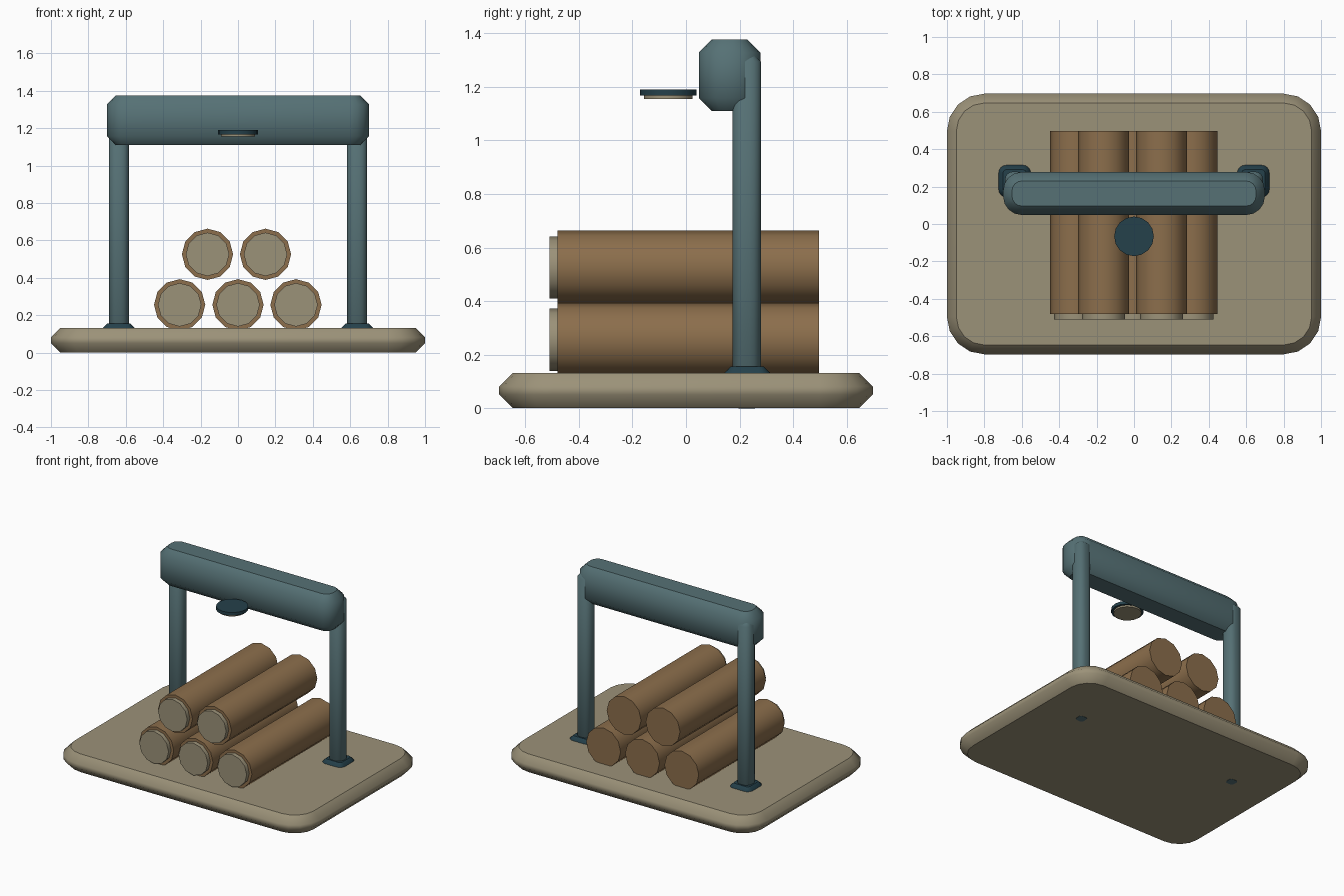
import bpy, bmesh
from math import sin, cos, pi

old = bpy.data.objects.get("Cube")
if old:
    bpy.data.objects.remove(old, do_unlink=True)


def material(name, rgb):
    m = bpy.data.materials.new(name)
    m.use_nodes = True
    m.diffuse_color = (*rgb, 1)
    m.node_tree.nodes["Principled BSDF"].inputs["Base Color"].default_value = (*rgb, 1)
    return m


STONE = material("pale_stone", (0.33, 0.287, 0.19))
WOOD = material("brown_wood", (0.262, 0.157, 0.072))
TEAL = material("slate_teal", (0.092, 0.165, 0.178))
DARK = material("dark_teal", (0.018, 0.052, 0.07))


def loft(name, rings, mat):
    """Skin a stack of rings: smooth around the sides, flat end caps."""
    bm = bmesh.new()
    loops = [[bm.verts.new(p) for p in ring] for ring in rings]
    n = len(loops[0])
    for a, b in zip(loops, loops[1:]):
        for i in range(n):
            j = (i + 1) % n
            bm.faces.new((a[i], a[j], b[j], b[i])).smooth = True
    bm.faces.new(loops[0][::-1])
    bm.faces.new(loops[-1])
    bmesh.ops.recalc_face_normals(bm, faces=bm.faces)
    mesh = bpy.data.meshes.new(name)
    bm.to_mesh(mesh)
    bm.free()
    mesh.materials.append(mat)
    obj = bpy.data.objects.new(name, mesh)
    bpy.context.collection.objects.link(obj)
    return obj


def rounded_ring(cx, cy, hx, hy, r, z, steps=4):
    pts = []
    for q, (sx, sy) in enumerate(((1, 1), (-1, 1), (-1, -1), (1, -1))):
        for k in range(steps + 1):
            a = (q + k / steps) * pi / 2
            pts.append((cx + sx * (hx - r) + r * cos(a),
                        cy + sy * (hy - r) + r * sin(a), z))
    return pts


def slab(name, cx, cy, hx, hy, z0, z1, r, chamfer, mat):
    """Box with rounded plan corners and chamfered top and bottom rims."""
    c = chamfer
    levels = ((c, z0), (0, z0 + c), (0, z1 - c), (c, z1))
    return loft(name, [rounded_ring(cx, cy, hx - i, hy - i, r - i, z)
                       for i, z in levels], mat)


def cylinder_y(name, x, z, r, y0, y1, mat, n=12):
    ring = [(x + r * sin(2 * pi * i / n), z + r * cos(2 * pi * i / n)) for i in range(n)]
    return loft(name, [[(px, y, pz) for px, pz in ring] for y in (y0, y1)], mat)


def disc_z(name, y, r, z0, z1, mat, n=16):
    ring = [(r * sin(2 * pi * i / n), y + r * cos(2 * pi * i / n)) for i in range(n)]
    return loft(name, [[(px, py, z) for px, py in ring] for z in (z0, z1)], mat)


# Base plate
slab("base_plate", 0, 0, 1.0, 0.697, 0.001, 0.132, 0.2, 0.05, STONE)

# Posts with feet, carrying the cross beam
for side, s in (("left", 1), ("right", -1)):
    slab(side + "_post", s * 0.637, 0.227, 0.053, 0.053, 0, 1.316, 0.042, 0.022, TEAL)
    slab(side + "_foot", s * 0.638, 0.229, 0.088, 0.088, 0.1, 0.156, 0.045, 0.026, DARK)
slab("cross_beam", 0, 0.163, 0.7, 0.115, 1.11, 1.376, 0.1, 0.048, TEAL)

# Lamp disc in front of the beam
disc_z("lamp_disc", -0.066, 0.106, 1.167, 1.19, DARK)
disc_z("lamp_lens", -0.066, 0.091, 1.155, 1.168, STONE)

# Stacked logs with pale front ends
rows = ((0.256, (-0.312, 0, 0.31)), (0.526, (-0.163, 0.147)))
for row, (z, xs) in enumerate(rows, 1):
    for col, x in enumerate(xs, 1):
        tag = f"_{row}_{col}"
        cylinder_y("log" + tag, x, z, 0.137, -0.48, 0.496, WOOD)
        cylinder_y("log_end" + tag, x, z, 0.116, -0.51, -0.475, STONE)
